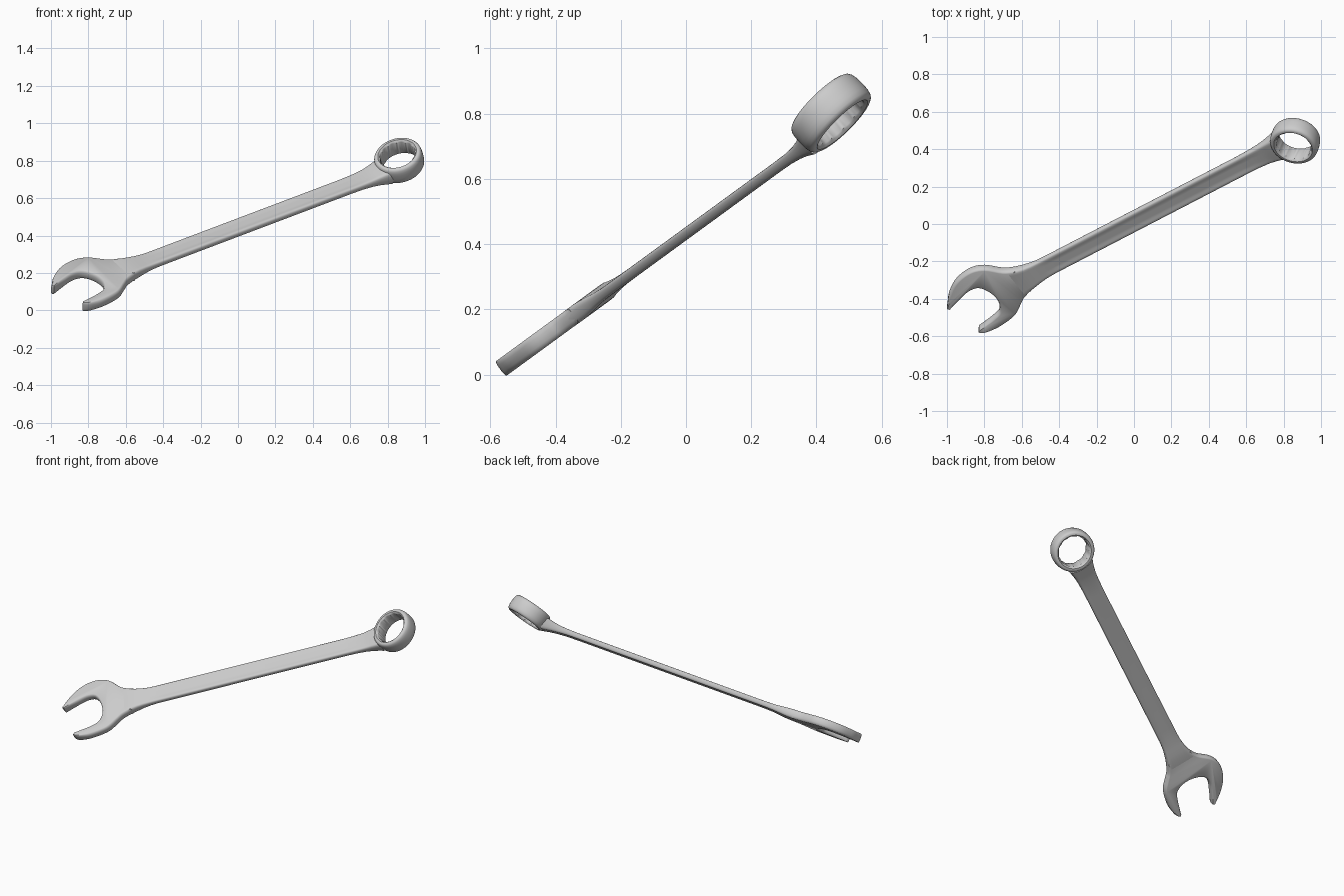
import bpy, bmesh, math
from mathutils import Matrix, Vector

if "Cube" in bpy.data.objects:
    bpy.data.objects.remove(bpy.data.objects["Cube"])

# wrench frame: u along the handle, n out of the flat face, v across the width
u = Vector((.84, .437, .319)).normalized()
n = Vector((0, -u.z, u.y)).normalized()
v = n.cross(u)
O = Vector((0, .015, .443))
M = Matrix((u, v, n)).transposed().to_4x4()
M.translation = O


def finish(bm, name, matrix):
    bmesh.ops.recalc_face_normals(bm, faces=bm.faces)
    me = bpy.data.meshes.new(name)
    bm.to_mesh(me)
    bm.free()
    ob = bpy.data.objects.new(name, me)
    bpy.context.collection.objects.link(ob)
    ob.matrix_world = matrix
    bpy.ops.object.select_all(action='DESELECT')
    ob.select_set(True)
    bpy.context.view_layer.objects.active = ob
    bpy.ops.object.shade_smooth_by_angle(angle=math.radians(40))
    return ob


def bridge(bm, loops, closed=False):
    pairs = list(zip(loops, loops[1:]))
    if closed:
        pairs.append((loops[-1], loops[0]))
    for p, q in pairs:
        for i in range(len(p)):
            j = (i + 1) % len(p)
            bm.faces.new((p[i], p[j], q[j], q[i]))


def spline(pts, steps=5):
    P = [Vector(p) for p in pts]
    P = [P[0] * 2 - P[1]] + P + [P[-1] * 2 - P[-2]]
    out = []
    for p0, p1, p2, p3 in zip(P, P[1:], P[2:], P[3:]):
        for k in range(steps):
            t = k / steps
            out.append(.5 * (2 * p1 + (p2 - p0) * t + (2 * p0 - 5 * p1 + 4 * p2 - p3) * t * t
                             + (3 * p1 - p0 - 3 * p2 + p3) * t ** 3))
    return out + [P[-2]]


# open jaw: upper outer edge, throat and lower outer edge, rims rounded by inset loops
upper = [(-.70, .080), (-.762, .113), (-.834, .181), (-.911, .207), (-1.007, .190),
         (-1.083, .140), (-1.125, .092), (-1.146, .066)]
throat = [(-1.136, .054), (-1.06, .077), (-.985, .097), (-.93, .085), (-.897, .025),
          (-.892, -.045), (-.92, -.1), (-.97, -.120), (-1.03, -.133), (-1.078, -.143)]
lower = [(-1.089, -.155), (-1.07, -.172), (-1.035, -.183), (-.971, -.188), (-.868, -.170),
         (-.8, -.125), (-.763, -.1), (-.70, -.077)]
outline = spline(upper) + spline(throat) + spline(lower)
tips = Vector((-1.141, .060)), Vector((-1.084, -.152))
inward = []
for i, p in enumerate(outline):
    d = (outline[(i + 1) % len(outline)] - outline[i - 1]).normalized()
    near = min((p - t).length for t in tips)
    inward.append(Vector((-d.y, d.x)) * min(1, .2 + near * 8))
bm = bmesh.new()
rim = [(0, .012), (.003, .0195), (.007, .025), (.012, .0275)]
loops = []
for inset, z in [(a, -b) for a, b in rim[::-1]] + rim:
    loops.append([bm.verts.new((*(p + w * inset), z)) for p, w in zip(outline, inward)])
bridge(bm, loops)
for l in (loops[0], loops[-1]):
    bm.faces.new(l)
finish(bm, "open_jaw", M)

# handle: lofted sections (along, low edge, high edge, half thickness, centre height, groove, end curve)
sections = [
    (-.80, -.105, .115, .0255, 0, 0, 0), (-.74, -.09, .098, .0277, 0, 0, 0),
    (-.70, -.0785, .082, .028, 0, 0, 0), (-.665, -.071, .072, .0265, 0, 0, 0),
    (-.625, -.064, .065, .0225, 0, 0, 0), (-.585, -.060, .061, .019, 0, 0, 0),
    (-.54, -.058, .060, .0175, 0, .05, 0),
    (-.48, -.058, .060, .017, 0, .2, 0), (.68, -.060, .058, .017, 0, .2, 0),
    (.76, -.061, .060, .018, 0, .05, 0), (.82, -.064, .063, .022, 0, 0, .5),
    (.86, -.069, .069, .028, .001, 0, 1.5), (.89, -.076, .076, .035, .002, 0, 2.5),
    (.914, -.084, .084, .039, .002, 0, 3.2)]
quarter = [(1, 0), (.985, .45), (.95, .75), (.89, .93), (.8, 1), (.66, 1), (.5, 1), (.25, 1)]
prof = quarter + [(0, 1)] + [(-a, b) for a, b in quarter[::-1]]
prof += [(a, -b) for a, b in prof[-2:0:-1]]
bm = bmesh.new()
loops = []
for a, lo, hi, h, c, g, e in sections:
    ring = []
    for s, t in prof:
        y = (lo + hi) / 2 + s * (hi - lo) / 2
        dip = 1 - g if abs(s) < .6 else 1
        ring.append(bm.verts.new((a + e * y * y, y, c + t * h * dip)))
    loops.append(ring)
bridge(bm, loops)
bm.faces.new(loops[0])
bm.faces.new(loops[-1])
finish(bm, "handle", M)

# box end: tilted ring with a twelve-point hole
N = 72
half_profile = [(.132, .010), (.131, .025), (.128, .039), (.123, .047), (.116, .051),
                (.106, .051), (.100, .045)]
bm = bmesh.new()


def circle(r, z, star=0):
    vs = []
    for i in range(N):
        t = 2 * math.pi * i / N
        rr = r - star * abs(i % 6 - 3) / 3
        vs.append(bm.verts.new((rr * math.cos(t), rr * math.sin(t), z)))
    return vs


loops = [circle(r, z) for r, z in half_profile]
loops += [circle(.099, .040, .005), circle(.099, -.040, .005)]
loops += [circle(r, -z) for r, z in half_profile[::-1]]
bridge(bm, loops, True)
tilt = Matrix.Translation((1.027, .003, .036)) @ Matrix.Rotation(math.radians(-15), 4, 'Y')
finish(bm, "box_end_ring", M @ tilt)
